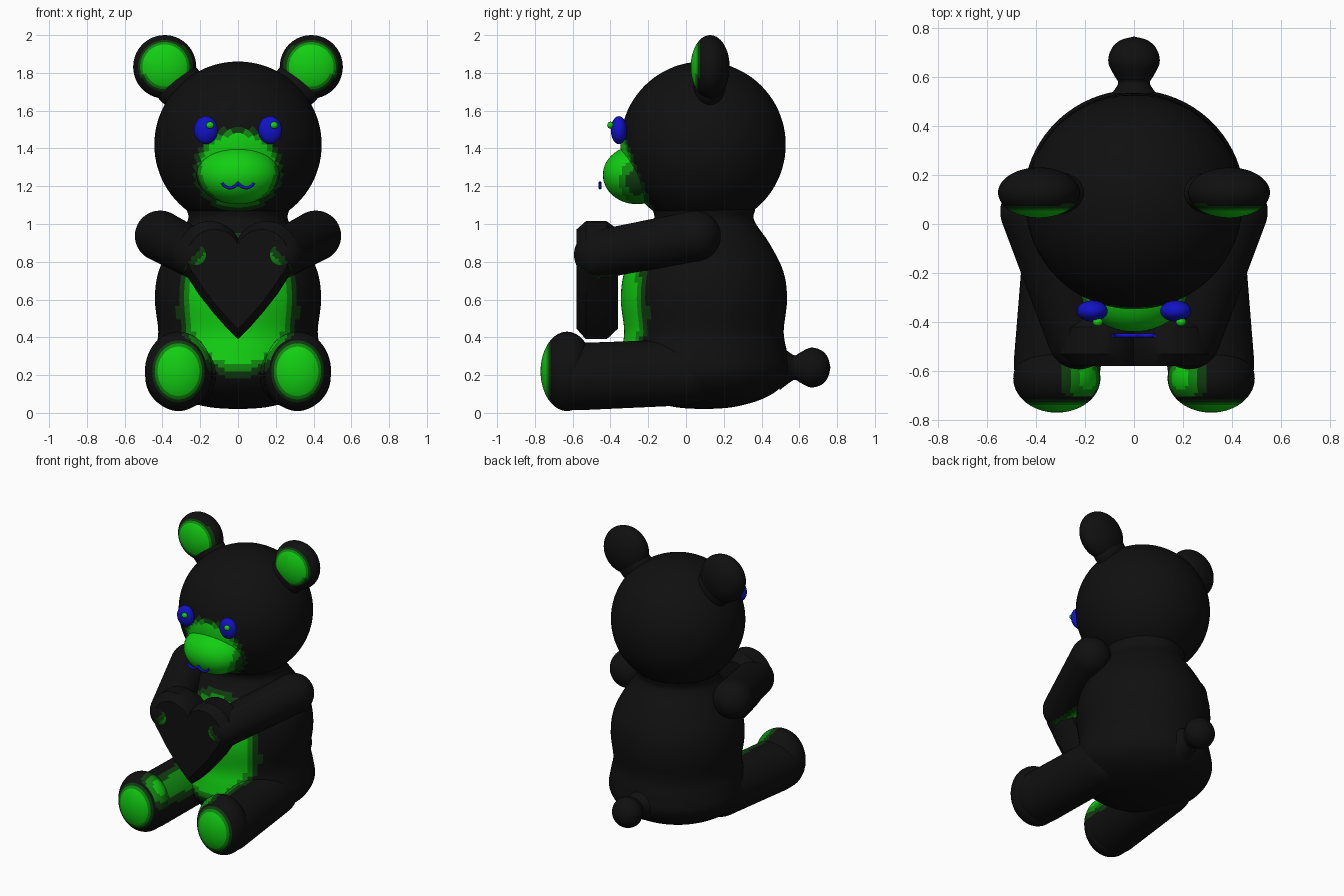
import bpy, bmesh
from math import sin, cos, pi, hypot, radians
from mathutils import Vector

if "Cube" in bpy.data.objects:
    bpy.data.objects.remove(bpy.data.objects["Cube"])


def material(name, rgb):
    m = bpy.data.materials.new(name)
    m.use_nodes = True
    m.diffuse_color = (*rgb, 1)
    m.node_tree.nodes["Principled BSDF"].inputs["Base Color"].default_value = (*rgb, 1)
    return m


black = material("black fur", (0.005, 0.005, 0.005))
dark = material("dark green fringe", (0.005, 0.045, 0.005))
mid = material("mid green fringe", (0.005, 0.25, 0.005))
green = material("bright green", (0.006, 0.62, 0.006))
blue = material("blue", (0.006, 0.006, 0.58))
FUR = [black, dark, mid, green]


def finish(name, bm, mats):
    bmesh.ops.remove_doubles(bm, verts=bm.verts, dist=1e-5)
    bmesh.ops.recalc_face_normals(bm, faces=bm.faces)
    mesh = bpy.data.meshes.new(name)
    bm.to_mesh(mesh)
    bm.free()
    for m in mats:
        mesh.materials.append(m)
    ob = bpy.data.objects.new(name, mesh)
    bpy.context.collection.objects.link(ob)
    bpy.ops.object.select_all(action='DESELECT')
    ob.select_set(True)
    bpy.context.view_layer.objects.active = ob
    bpy.ops.object.shade_smooth_by_angle(angle=radians(35))
    return ob


def bridge(bm, rings):
    for a, b in zip(rings, rings[1:]):
        for i in range(len(a)):
            j = (i + 1) % len(a)
            bm.faces.new((a[i], a[j], b[j], b[i]))


def lathe(name, profile, origin, axis, mats=FUR, n=56):
    """Spin (distance, radius) pairs around an axis."""
    turn = Vector((0, 0, 1)).rotation_difference(Vector(axis))
    bm = bmesh.new()
    rings = [[bm.verts.new(Vector(origin) + turn @ Vector(
        (r * cos(2 * pi * i / n), r * sin(2 * pi * i / n), t))) for i in range(n)]
        for t, r in profile]
    bridge(bm, rings)
    return finish(name, bm, mats)


def ellipsoid(name, centre, radii, mats=FUR, n=56):
    steps = n // 2
    ball = [(-cos(pi * k / steps), sin(pi * k / steps)) for k in range(steps + 1)]
    ob = lathe(name, ball, (0, 0, 0), (0, 1, 0), mats, n)
    for v in ob.data.vertices:
        v.co = Vector(c + p * r for c, p, r in zip(centre, v.co, radii))
    return ob


def capsule(name, a, b, ra, rb):
    """Rounded limb from a to b."""
    axis = Vector(b) - Vector(a)
    length, steps, q = axis.length, 30, 12
    prof = [(-ra * cos(pi / 2 * k / q), ra * sin(pi / 2 * k / q)) for k in range(q)]
    prof += [(length * k / steps, ra + (rb - ra) * k / steps) for k in range(steps)]
    prof += [(length + rb * sin(pi / 2 * k / q), rb * cos(pi / 2 * k / q)) for k in range(q + 1)]
    return lathe(name, prof, a, axis)


def smooth_profile(pts, steps=5):
    p = [Vector(v) for v in [pts[0], *pts, pts[-1]]]
    out = []
    for a, b, c, d in zip(p, p[1:], p[2:], p[3:]):
        for k in range(steps):
            t = k / steps
            out.append(0.5 * (2 * b + (c - a) * t + (2 * a - 5 * b + 4 * c - d) * t * t
                              + (3 * b - a - 3 * c + d) * t ** 3))
    return [(v.x, max(v.y, 0)) for v in out + [p[-1]]]


def paint(ob, cx, cz, rx, rz, ymax):
    """Green oval on forward faces, fading through two fringe bands."""
    for f in ob.data.polygons:
        c = f.center
        d = hypot((c.x - cx) / rx, (c.z - cz) / rz)
        if c.y < ymax:
            f.material_index = 3 if d < 0.88 else 2 if d < 0.97 else 1 if d < 1.07 else 0


def paint_belly(ob):
    paint(ob, 0, 0.57, 0.3, 0.36, 0)


# Torso and head
body = lathe("body", smooth_profile([
    (0.02, 0), (0.03, 0.15), (0.07, 0.3), (0.13, 0.4), (0.22, 0.45), (0.32, 0.44),
    (0.43, 0.422), (0.6, 0.44), (0.75, 0.42), (0.9, 0.345), (1.02, 0.265), (1.1, 0.27),
    (1.2, 0.2), (1.25, 0)]), (0, 0.095, 0), (0, 0, 1), n=80)
paint_belly(body)
head = ellipsoid("head", (0, 0.09, 1.42), (0.443, 0.438, 0.44), n=88)
muzzle = ellipsoid("muzzle", (0, -0.26, 1.26), (0.22, 0.18, 0.155))
for part in (head, muzzle):
    paint(part, 0, 1.29, 0.22, 0.21, -0.1)

# Tail with a narrow root
lathe("tail", smooth_profile([(0, 0.12), (0.06, 0.075), (0.085, 0.065), (0.11, 0.08), (0.165, 0.105),
                              (0.22, 0.092), (0.255, 0.055), (0.27, 0)]), (0, 0.495, 0.24), (0, 1, 0))

for s, side in ((1, "left"), (-1, "right")):
    # Ears
    ear = ellipsoid(side + "_ear", (0.388 * s, 0.128, 1.832), (0.167, 0.103, 0.168))
    paint(ear, 0.385 * s, 1.84, 0.135, 0.125, 0.08)
    ellipsoid(side + "_ear_root", (0.315 * s, 0.125, 1.74), (0.13, 0.085, 0.13), n=32)
    # Eyes and highlights
    ellipsoid(side + "_eye", (0.17 * s, -0.355, 1.497), (0.063, 0.043, 0.074), [blue], 32)
    ellipsoid(side + "_eye_highlight", (0.17 * s + 0.022, -0.4, 1.523), (0.021, 0.017, 0.019), [green], 16)
    # Limbs
    arm = capsule(side + "_arm", (0.412 * s, 0.05, 0.937), (0.225 * s, -0.465, 0.838), 0.134, 0.128)
    leg = capsule(side + "_leg", (0.27 * s, 0, 0.215), (0.313 * s, -0.57, 0.192), 0.175, 0.178)
    foot = ellipsoid(side + "_foot", (0.315 * s, -0.63, 0.22), (0.178, 0.14, 0.21))
    for part in (arm, leg):
        paint_belly(part)
    for f in foot.data.polygons:
        f.material_index = 0
    paint_belly(foot)
    # Sole pad on the front of the foot
    for part in (foot, leg):
        paint(part, 0.312 * s, 0.22, 0.127, 0.157, -0.7)

# Mouth
curve = bpy.data.curves.new("mouth", 'CURVE')
curve.dimensions = '3D'
curve.bevel_depth = 0.008
spline = curve.splines.new('POLY')
steps = 24
spline.points.add(steps)
for k, p in enumerate(spline.points):
    u = 2 * k / steps - 1
    p.co = (0.085 * u, -0.455, 1.218 - 0.027 * abs(sin(pi * u)) ** 0.7, 1)
curve.materials.append(blue)
bpy.context.collection.objects.link(bpy.data.objects.new("mouth", curve))

# Heart cushion with chamfered rims
arc = [radians(-45 + 197 * k / 20) for k in range(21)]
half = [(0.065, 0.455), (0.135, 0.535), (0.21, 0.63)]
half += [(0.15 + 0.17 * cos(a), 0.845 + 0.17 * sin(a)) for a in arc[:-1]]
outline = [(0, 0.39)] + half + [(0, 0.925)] + [(-x, z) for x, z in reversed(half)]
bm = bmesh.new()
rings = [[bm.verts.new((x * k, y, 0.74 + (z - 0.74) * k)) for x, z in outline]
         for k, y in ((0.84, -0.58), (1, -0.53), (1, -0.42), (0.84, -0.36))]
bridge(bm, rings)
bm.faces.new(rings[0])
bm.faces.new(rings[-1])
finish("heart_cushion", bm, [black])
